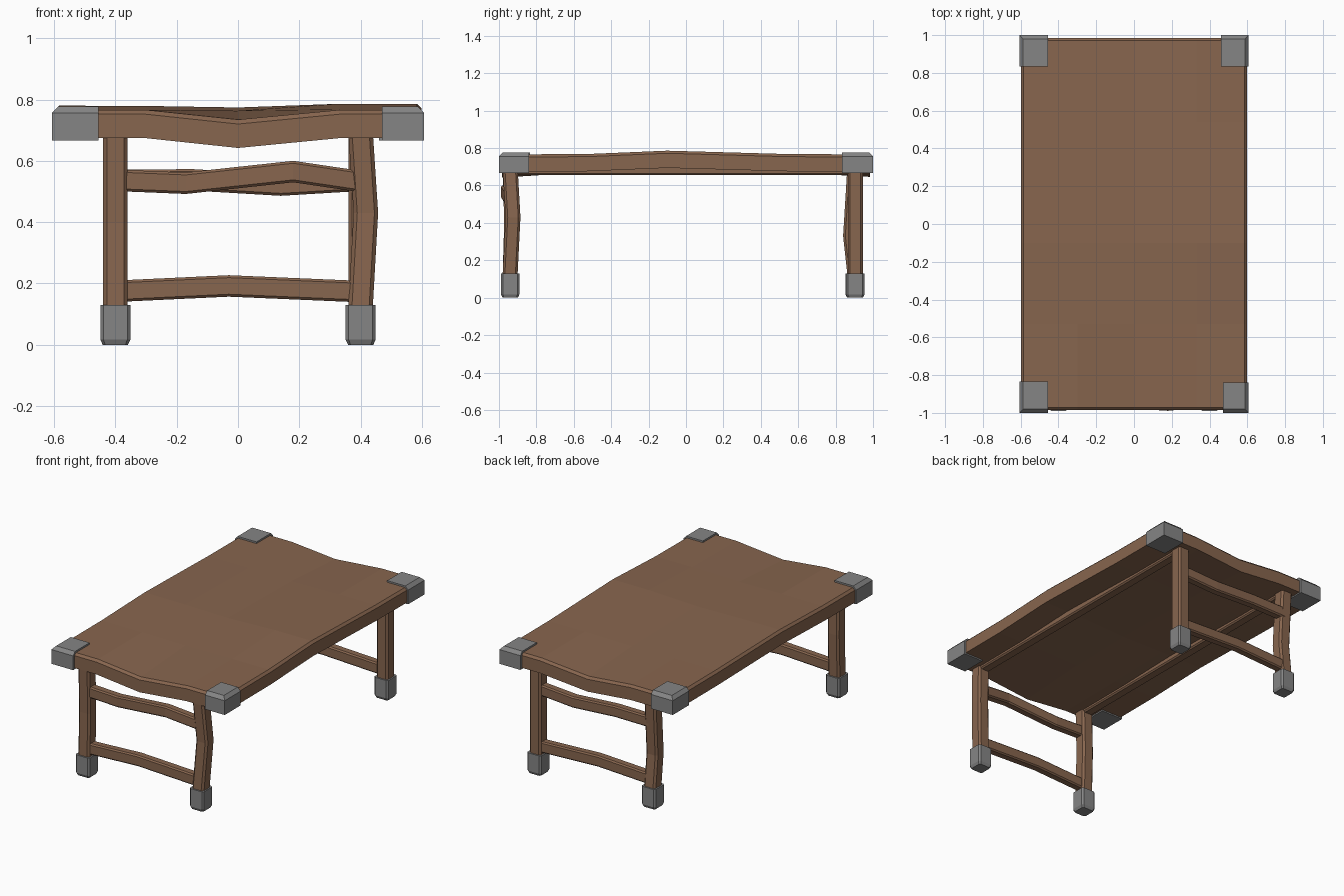
import bpy, bmesh

if "Cube" in bpy.data.objects:
    bpy.data.objects.remove(bpy.data.objects["Cube"])


def material(name, rgb):
    m = bpy.data.materials.new(name)
    m.diffuse_color = (*rgb, 1)
    m.use_nodes = True
    m.node_tree.nodes["Principled BSDF"].inputs["Base Color"].default_value = m.diffuse_color
    return m


WOOD = material("brown wood", (0.245, 0.132, 0.077))
METAL = material("grey metal", (0.235, 0.235, 0.235))


def finish(name, bm, mat):
    bmesh.ops.recalc_face_normals(bm, faces=bm.faces)
    me = bpy.data.meshes.new(name)
    bm.to_mesh(me)
    bm.free()
    me.materials.append(mat)
    ob = bpy.data.objects.new(name, me)
    bpy.context.collection.objects.link(ob)
    return ob


def beam(name, pts, axis, a, b, mat=WOOD, c=0.012, scales=None):
    """Chamfered rectangular bar through pts; sections stay square to the axis."""
    u, v = [i for i in range(3) if i != axis]
    section = [(a - c, -b), (a, c - b), (a, b - c), (a - c, b),
               (c - a, b), (-a, b - c), (-a, c - b), (c - a, -b)]
    bm = bmesh.new()
    rings = []
    for k, p in enumerate(pts):
        s = scales[k] if scales else 1
        ring = []
        for du, dv in section:
            q = list(p)
            q[u] += du * s
            q[v] += dv * s
            ring.append(bm.verts.new(q))
        rings.append(ring)
    for r0, r1 in zip(rings, rings[1:]):
        for i in range(8):
            j = (i + 1) % 8
            bm.faces.new((r0[i], r0[j], r1[j], r1[i]))
    bm.faces.new(rings[0])
    bm.faces.new(rings[-1])
    return finish(name, bm, mat)


def lerp(t, table):
    for (t0, v0), (t1, v1) in zip(table, table[1:]):
        if t <= t1:
            return v0 + (v1 - v0) * (max(t, t0) - t0) / (t1 - t0)
    return table[-1][1]


# Warped table top: sagging ends, humped long sides
XS, YS = (-0.3, 0, 0.33), (-0.53, -0.1, 0.54)


def warp(x, y):
    end = lerp(x, [(-0.3, 0), (0, 1), (0.33, 0)])
    weight = lerp(y, [(-0.98, -0.032), (-0.53, -0.004), (0.54, -0.004), (0.98, -0.028)])
    hump = lerp(y, [(-0.98, 0), (-0.53, 0.002), (-0.1, 0.02), (0.54, 0.002), (0.98, 0)])
    across = lerp(x, [(-0.6, 0.7), (0, 0.6), (0.33, 1), (0.6, 1)])
    return end * weight + hump * across


bm = bmesh.new()
bmesh.ops.create_cube(bm, size=1)
for v in bm.verts:
    v.co.x *= 1.196
    v.co.y *= 1.97
    v.co.z = 0.72 + v.co.z * 0.092
for axis, cuts in ((0, XS), (1, YS)):
    for t in cuts:
        co, no = [0, 0, 0], [0, 0, 0]
        co[axis], no[axis] = t, 1
        bmesh.ops.bisect_plane(bm, geom=bm.verts[:] + bm.edges[:] + bm.faces[:],
                               plane_co=co, plane_no=no)
bm.normal_update()
rim = [e for e in bm.edges if e.calc_face_angle(0) > 1 and e.verts[0].co.z > 0.7
       and e.verts[1].co.z > 0.7]
bmesh.ops.bevel(bm, geom=rim, offset=0.014, offset_type='OFFSET', segments=1,
                affect='EDGES')
for v in bm.verts:
    v.co.z += warp(v.co.x, v.co.y)
finish("table_top", bm, WOOD)

# Metal corner caps: (x side, y side, inner x, inner y)
for sx, sy, ix, iy in ((-1, -1, 0.455, 0.835), (1, -1, 0.47, 0.84),
                       (-1, 1, 0.455, 0.835), (1, 1, 0.46, 0.835)):
    bm = bmesh.new()
    rings = []
    for z, inset in ((0.666, 0), (0.756, 0), (0.777, 0.02)):
        ox, oy = 0.607 - inset, 1.0 - inset
        rings.append([bm.verts.new((sx * x, sy * y, z))
                      for x, y in ((ix, iy), (ox, iy), (ox, oy), (ix, oy))])
    for r0, r1 in zip(rings, rings[1:]):
        for i in range(4):
            j = (i + 1) % 4
            bm.faces.new((r0[i], r0[j], r1[j], r1[i]))
    bm.faces.new(rings[0])
    bm.faces.new(rings[-1])
    finish("corner_cap", bm, METAL)

# Crooked legs with metal feet: base x, base y, bend dx, dy, bend height
LEGS = {"front_left": (-0.4, -0.94, 0, 0.008, 0.4),
        "front_right": (0.4, -0.94, 0.017, 0.015, 0.43),
        "back_left": (-0.4, 0.902, 0, -0.022, 0.33),
        "back_right": (0.4, 0.905, 0, 0, 0.4)}
for n, (x, y, dx, dy, h) in LEGS.items():
    beam(n + "_leg", [(x, y, 0.05), (x, y, 0.13), (x + dx, y + dy, h), (x, y, 0.69)],
         2, 0.04, 0.04)
    beam(n + "_foot", [(x, y, 0), (x, y, 0.017), (x, y, 0.13)], 2, 0.049, 0.049,
         METAL, 0.01, (0.84, 1, 1))

# Stretchers between the legs at each end
for n, y, out in (("front", -0.94, -1), ("back", 0.905, 1)):
    beam(n + "_lower_stretcher", [(-0.39, y, 0.175), (-0.03, y, 0.192), (0.39, y, 0.174)],
         0, 0.027, 0.035, c=0.008)
beam("front_upper_stretcher", [(-0.39, -0.94, 0.536), (-0.17, -0.94, 0.527),
     (0.18, -0.962, 0.565), (0.39, -0.94, 0.534)], 0, 0.027, 0.035, c=0.008)
beam("back_upper_stretcher", [(-0.39, 0.905, 0.536), (-0.15, 0.905, 0.538),
     (0.14, 0.91, 0.521), (0.39, 0.905, 0.536)], 0, 0.027, 0.035, c=0.008)

# Long rails under the top
for n, x in (("left", -0.4), ("right", 0.4)):
    beam(n + "_rail", [(x, -0.93, 0.688), (x, 0.9, 0.688)], 1, 0.032, 0.033, c=0.008)
